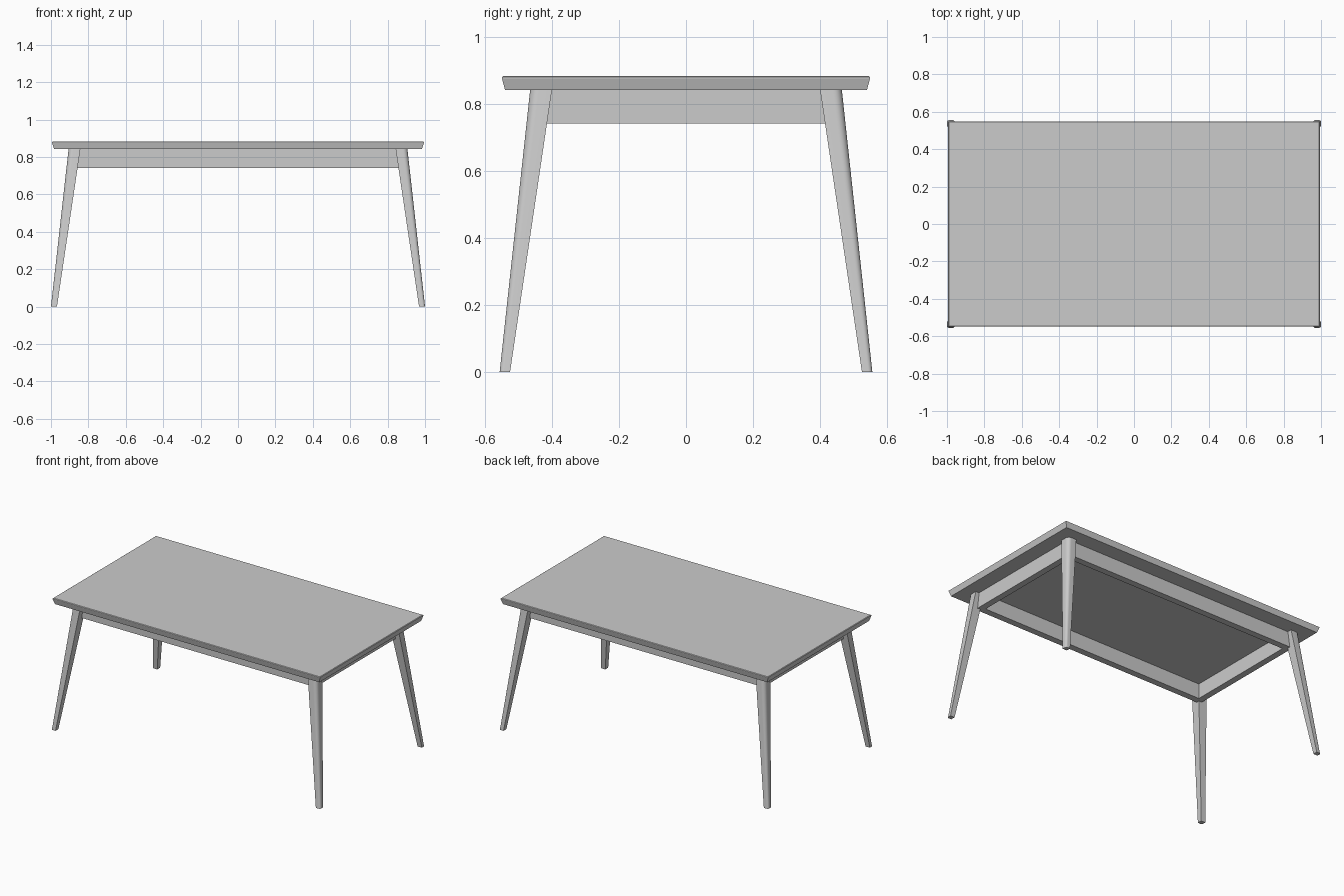
import bpy, bmesh, math

if "Cube" in bpy.data.objects:
    bpy.data.objects.remove(bpy.data.objects["Cube"])

grey = bpy.data.materials.new("warm_grey")
grey.diffuse_color = (0.6, 0.6, 0.6, 1)
grey.use_nodes = True
grey.node_tree.nodes["Principled BSDF"].inputs["Base Color"].default_value = grey.diffuse_color


def loft(name, rings, smooth=False):
    """Skin a stack of equal-length rings and cap both ends."""
    bm = bmesh.new()
    loops = [[bm.verts.new(p) for p in ring] for ring in rings]
    n = len(loops[0])
    for a, b in zip(loops, loops[1:]):
        for i in range(n):
            bm.faces.new((a[i], a[(i + 1) % n], b[(i + 1) % n], b[i]))
    bm.faces.new(loops[0][::-1])
    bm.faces.new(loops[-1])
    bmesh.ops.recalc_face_normals(bm, faces=bm.faces[:])
    mesh = bpy.data.meshes.new(name)
    bm.to_mesh(mesh)
    bm.free()
    mesh.materials.append(grey)
    ob = bpy.data.objects.new(name, mesh)
    bpy.context.collection.objects.link(ob)
    if smooth:
        bpy.ops.object.select_all(action='DESELECT')
        ob.select_set(True)
        bpy.context.view_layer.objects.active = ob
        bpy.ops.object.shade_smooth_by_angle(angle=math.radians(35))
    return ob


def rect(hx, hy, z, cx=0, cy=0):
    return [(cx - hx, cy - hy, z), (cx + hx, cy - hy, z),
            (cx + hx, cy + hy, z), (cx - hx, cy + hy, z)]


# Table top: underside smaller, thin softened upper rim
loft("table_top", [rect(0.983, 0.54, 0.842), rect(0.994, 0.549, 0.876),
                   rect(0.994, 0.549, 0.88), rect(0.99, 0.545, 0.883)])


# Legs: splayed and tapered, with the outer corner rounded
def leg_ring(x0, x1, y0, y1, z, sx, sy):
    w, d = x1 - x0, y1 - y0
    pts = [(x0, y0, z), (x1, y0, z)]
    for k in range(7):
        a = k / 6 * math.pi / 2
        pts.append((x1 - 0.4 * w * (1 - math.cos(a)),
                    y1 - 0.4 * d * (1 - math.sin(a)), z))
    pts.append((x0, y1, z))
    return [(sx * x, sy * y, z) for x, y, z in pts]


for sx, side in ((-1, "left"), (1, "right")):
    for sy, end in ((-1, "front"), (1, "back")):
        loft(f"{end}_{side}_leg",
             [leg_ring(0.968, 1.0, 0.525, 0.556, 0, sx, sy),
              leg_ring(0.843, 0.906, 0.4, 0.465, 0.842, sx, sy)], True)

# Apron rails: closed frame set just inside the legs' outer faces
X_OUT, Y_OUT, X_IN, Y_IN = 0.88, 0.435, 0.837, 0.391
for s, side in ((-1, "front"), (1, "back")):
    cy, hy = s * (Y_OUT + Y_IN) / 2, (Y_OUT - Y_IN) / 2
    loft(f"{side}_apron", [rect(X_OUT, hy, z, 0, cy) for z in (0.742, 0.842)])
for s, side in ((-1, "left"), (1, "right")):
    cx, hx = s * (X_OUT + X_IN) / 2, (X_OUT - X_IN) / 2
    loft(f"{side}_apron", [rect(hx, Y_IN, z, cx, 0) for z in (0.742, 0.842)])
